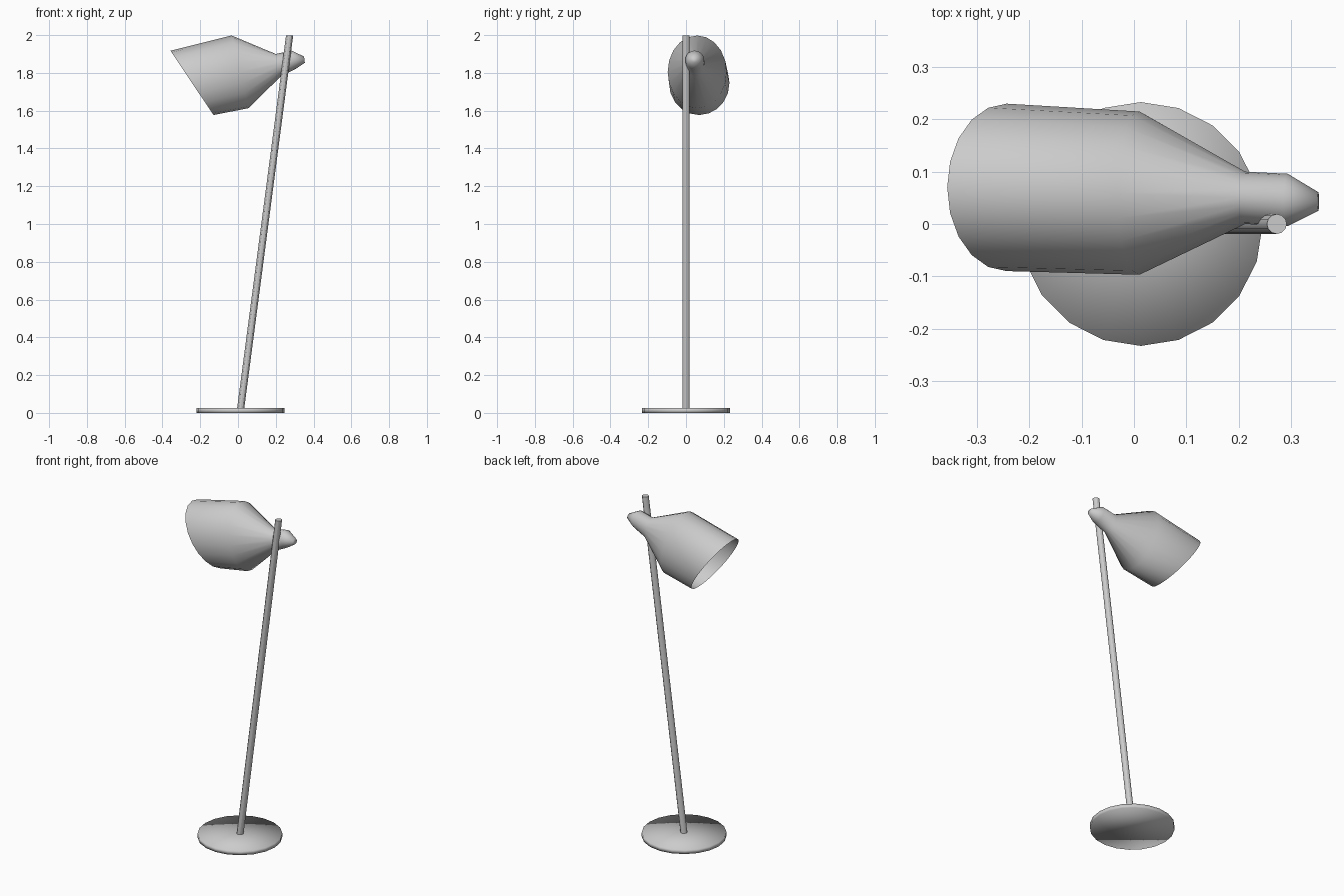
import bpy
import bmesh
from math import cos, sin, tau
from mathutils import Vector

cube = bpy.data.objects.get("Cube")
if cube:
    bpy.data.objects.remove(cube)

metal = bpy.data.materials.new("grey metal")
metal.use_nodes = True
GREY = (0.6, 0.6, 0.6, 1)
metal.diffuse_color = GREY
metal.node_tree.nodes["Principled BSDF"].inputs["Base Color"].default_value = GREY


def ring(high, low, y, half_width):
    """Ellipse spanned by two (x, z) points and a half width along y."""
    a, b = Vector((high[0], y, high[1])), Vector((low[0], y, low[1]))
    return (a + b) / 2, (a - b) / 2, Vector((0, half_width, 0))


def disc(x, z, radius):
    """Horizontal circle centred on y = 0."""
    return Vector((x, 0, z)), Vector((radius, 0, 0)), Vector((0, radius, 0))


def loft(name, rings, sides, cap_start=True, fan_end=False):
    """Skin a series of rings into one smooth object."""
    bm = bmesh.new()
    loops = [[bm.verts.new(c + u * cos(tau * i / sides) + v * sin(tau * i / sides))
              for i in range(sides)] for c, u, v in rings]
    for a, b in zip(loops, loops[1:]):
        for i in range(sides):
            j = (i + 1) % sides
            bm.faces.new((a[i], a[j], b[j], b[i]))
    if cap_start:
        bm.faces.new(loops[0][::-1])
    end = bm.faces.new(loops[-1])
    if fan_end:
        bmesh.ops.poke(bm, faces=[end])
    bmesh.ops.recalc_face_normals(bm, faces=bm.faces)
    for face in bm.faces:
        face.smooth = True
    mesh = bpy.data.meshes.new(name)
    bm.to_mesh(mesh)
    bm.free()
    mesh.materials.append(metal)
    obj = bpy.data.objects.new(name, mesh)
    bpy.context.collection.objects.link(obj)
    return obj


# Thin round foot
loft("base", [disc(0.013, 0, 0.233), disc(0.013, 0.025, 0.233)], 20, fan_end=True)

# Leaning pole with level ends
pole = loft("pole", [disc(0.013, 0.015, 0.019), disc(0.273, 1.997, 0.019)], 12)

# Open shade, shoulder, neck and tapered end knob
loft("shade", [
    ring((-0.357, 1.917), (-0.13, 1.577), 0.07, 0.16),
    ring((-0.034, 1.998), (0.055, 1.613), 0.059, 0.156),
    ring((0.2, 1.9), (0.225, 1.78), 0.05, 0.05),
    ring((0.285, 1.918), (0.303, 1.82), 0.046, 0.05),
    ring((0.35, 1.886), (0.354, 1.854), 0.043, 0.018),
], 20, cap_start=False)

# Sharp rims on the pole ends
bpy.ops.object.select_all(action="DESELECT")
pole.select_set(True)
bpy.context.view_layer.objects.active = pole
bpy.ops.object.shade_smooth_by_angle()
